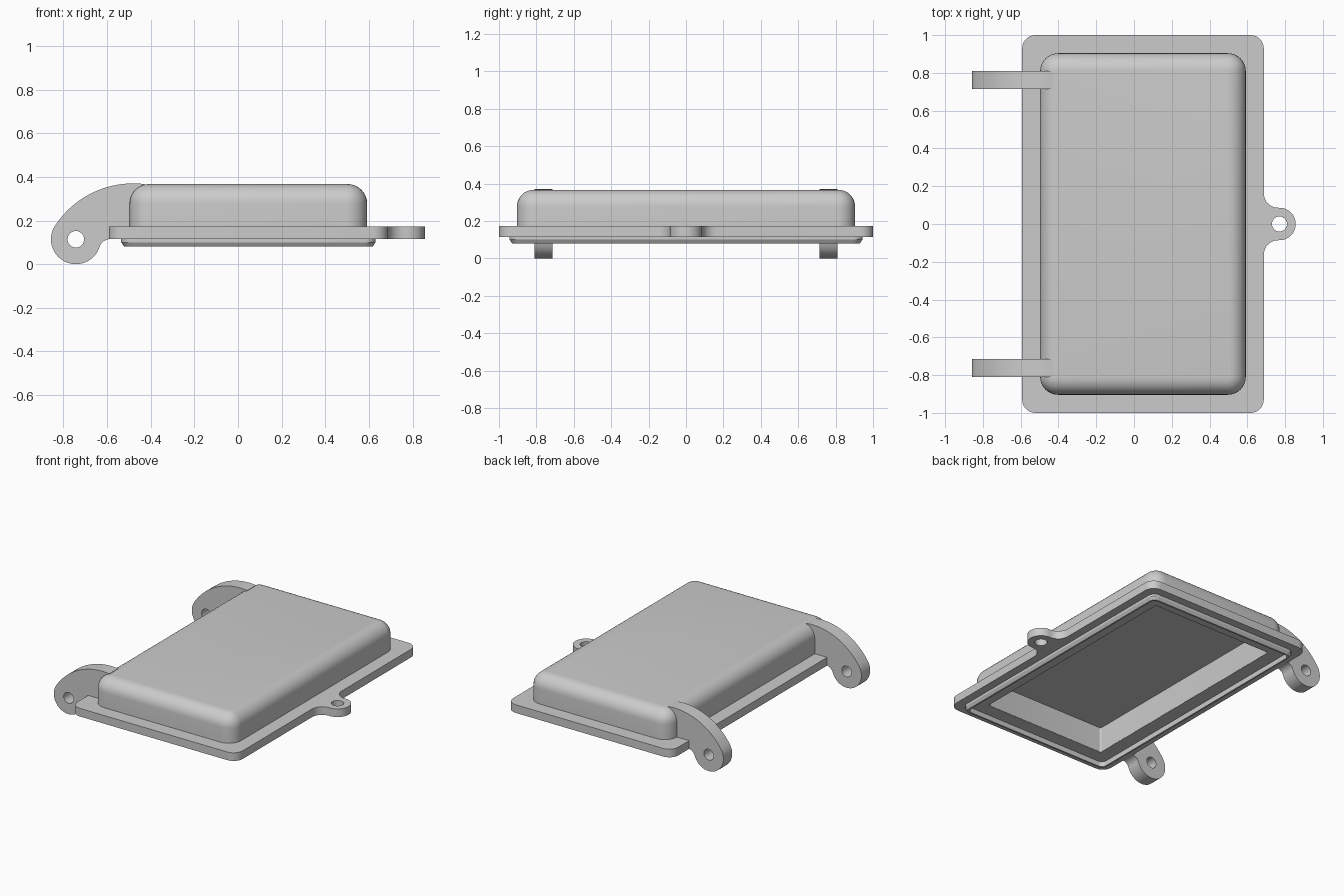
import bpy, bmesh
from math import sin, cos, radians, pi

cube = bpy.data.objects.get("Cube")
if cube:
    bpy.data.objects.remove(cube, do_unlink=True)

grey = bpy.data.materials.new("light grey")
grey.use_nodes = True
colour = (0.6, 0.6, 0.6, 1)
grey.diffuse_color = colour
grey.node_tree.nodes["Principled BSDF"].inputs["Base Color"].default_value = colour

CX = 0.0475         # centre of the cover along x
TOP = 0.367
FLANGE_X = 0.6395   # half width of the flange


def arc(cx, cy, r, start, end, steps=8):
    angles = [radians(start + (end - start) * i / steps) for i in range(steps + 1)]
    return [(cx + r * cos(a), cy + r * sin(a)) for a in angles]


def rounded_rect(hx, hy, r):
    pts = []
    for i, (sx, sy) in enumerate([(1, 1), (-1, 1), (-1, -1), (1, -1)]):
        pts += arc(CX + sx * (hx - r), sy * (hy - r), r, 90 * i, 90 * i + 90)
    return pts


def shade(obj, angle=30):
    bpy.ops.object.select_all(action='DESELECT')
    obj.select_set(True)
    bpy.context.view_layer.objects.active = obj
    bpy.ops.object.shade_smooth_by_angle(angle=radians(angle))


def plate(name, outlines, thickness):
    """Extruded flat shape; outlines after the first are holes."""
    curve = bpy.data.curves.new(name, 'CURVE')
    curve.dimensions = '2D'
    curve.fill_mode = 'BOTH'
    curve.extrude = thickness / 2
    for outline in outlines:
        spline = curve.splines.new('POLY')
        spline.points.add(len(outline) - 1)
        for p, (x, y) in zip(spline.points, outline):
            p.co = (x, y, 0, 1)
        spline.use_cyclic_u = True
    obj = bpy.data.objects.new(name, curve)
    bpy.context.collection.objects.link(obj)
    bpy.ops.object.select_all(action='DESELECT')
    obj.select_set(True)
    bpy.context.view_layer.objects.active = obj
    bpy.ops.object.convert(target='MESH')
    obj = bpy.context.view_layer.objects.active
    obj.data.materials.clear()
    obj.data.materials.append(grey)
    bm = bmesh.new()
    bm.from_mesh(obj.data)
    bmesh.ops.remove_doubles(bm, verts=bm.verts, dist=0.0001)
    bmesh.ops.recalc_face_normals(bm, faces=bm.faces)
    bm.to_mesh(obj.data)
    bm.free()
    shade(obj)
    return obj


def loft(name, rings):
    """Closed shell through stacked rounded rectangles (hx, hy, radius, z)."""
    bm = bmesh.new()
    loops = [[bm.verts.new((x, y, z)) for x, y in rounded_rect(hx, hy, r)]
             for hx, hy, r, z in rings]
    for a, b in zip(loops, loops[1:]):
        for i in range(len(a)):
            j = (i + 1) % len(a)
            bm.faces.new((a[i], a[j], b[j], b[i]))
    bm.faces.new(loops[0])
    bm.faces.new(loops[-1])
    bmesh.ops.recalc_face_normals(bm, faces=bm.faces)
    mesh = bpy.data.meshes.new(name)
    bm.to_mesh(mesh)
    bm.free()
    mesh.materials.append(grey)
    obj = bpy.data.objects.new(name, mesh)
    bpy.context.collection.objects.link(obj)
    shade(obj)
    return obj


def inset_ring(inset, r, z):
    return (FLANGE_X - inset, 1 - inset, r, z)


# Cover shell: domed top, outer wall, sealing lip, ledge and hollow inside
HX, HY, FILLET = 0.5445, 0.904, 0.09
rings = []
for k in range(9):
    a = pi / 2 * (1 - k / 8)
    inset = FILLET * (1 - cos(a))
    rings.append((HX - inset, HY - inset, 0.095 - inset, TOP - FILLET + FILLET * sin(a)))
rings += [
    (HX, HY, 0.095, 0.14),
    inset_ring(0.057, 0.05, 0.13),     # lip outside
    inset_ring(0.057, 0.05, 0.10),
    inset_ring(0.07, 0.04, 0.08),      # lip chamfer
    inset_ring(0.081, 0.035, 0.08),
    inset_ring(0.081, 0.035, 0.117),   # ledge inside the lip
    inset_ring(0.176, 0.012, 0.117),
    inset_ring(0.176, 0.012, 0.292),   # cavity wall and ceiling
]
loft("cover_shell", rings)

# Flange frame with a screw tab on the left side
edge = CX + FLANGE_X
tab_x, tab_r, blend = edge + 0.083, 0.086, 0.077
tab = (arc(edge + blend, -0.163, blend, 180, 90)
       + arc(tab_x, 0, tab_r, -85, 85, 24)
       + arc(edge + blend, 0.163, blend, 270, 180))
opening = rounded_rect(FLANGE_X - 0.1755, 1 - 0.1755, 0.012)
flange = plate("flange", [rounded_rect(FLANGE_X, 1, 0.07) + tab, opening[::-1],
                          arc(tab_x, 0, 0.04, 360, 15, 23)], 0.057)
flange.location.z = 0.1435

# Pair of curved hinge arms with pin holes, fading into the top
ex, ez = -0.743, 0.114
profile = ([(-0.428, 0.125)]
           + arc(-0.48, -0.0585, 0.4285, 83, 146, 24)
           + arc(ex, ez, 0.114, 147, 341, 28)
           + arc(-0.585, 0.063, 0.052, 161, 90)
           + [(-0.58, 0.125)])
for name, y in (("front_hinge_arm", -0.762), ("back_hinge_arm", 0.762)):
    arm = plate(name, [profile, arc(ex, ez, 0.038, 360, 15, 23)], 0.097)
    arm.rotation_euler.x = pi / 2
    arm.location.y = y
